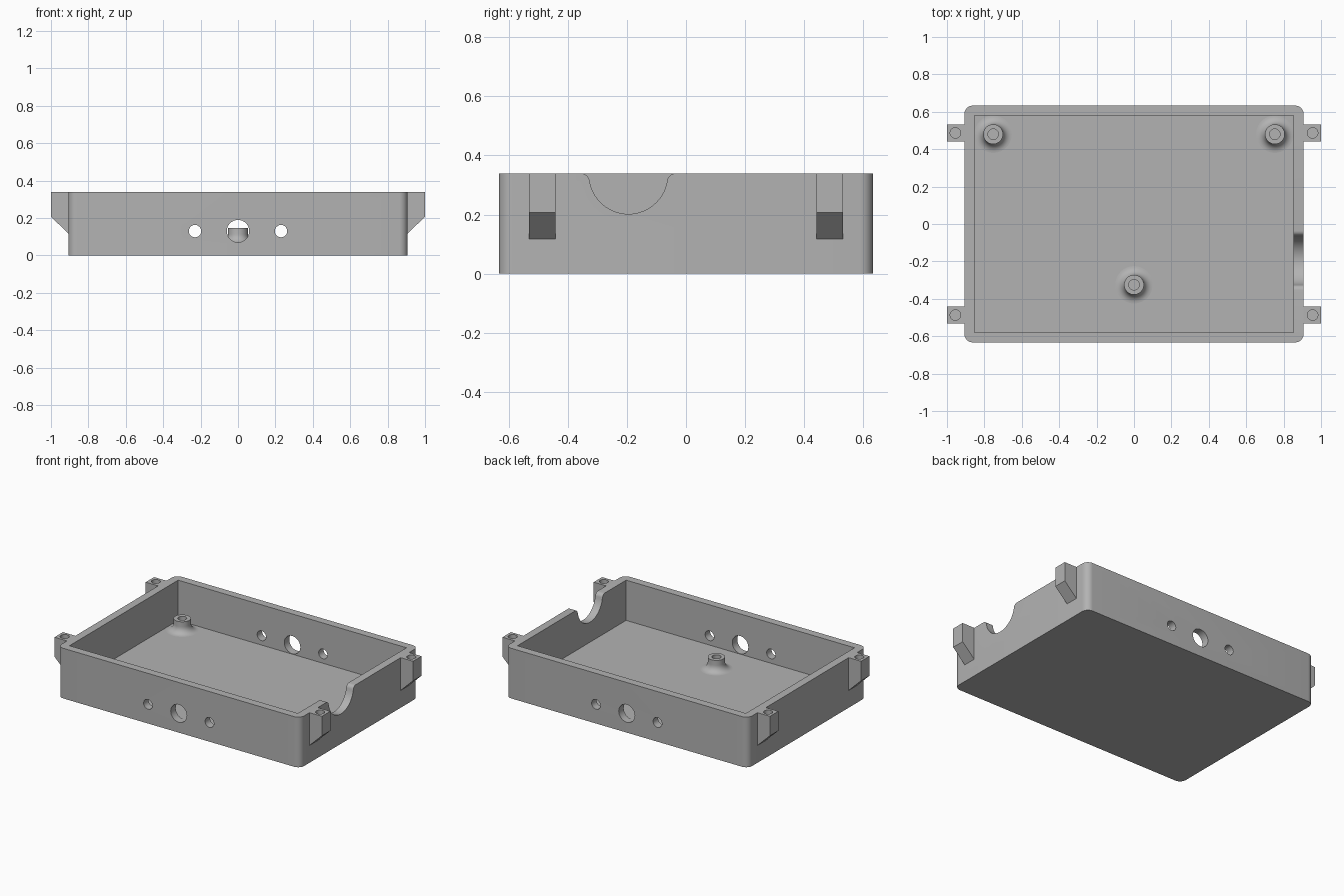
import bpy, bmesh, math
from mathutils import Vector, Matrix

cube = bpy.data.objects.get("Cube")
if cube:
    bpy.data.objects.remove(cube, do_unlink=True)

HX, HY, H = 0.907, 0.633, 0.339      # outer half sizes and height
WALL, FLOOR = 0.053, 0.067
POST_H = 0.147

grey = bpy.data.materials.new("plain grey")
GREY = (0.45, 0.45, 0.45, 1)
grey.diffuse_color = GREY
grey.use_nodes = True
grey.node_tree.nodes["Principled BSDF"].inputs["Base Color"].default_value = GREY


def add_object(name, bm):
    bmesh.ops.recalc_face_normals(bm, faces=bm.faces)
    mesh = bpy.data.meshes.new(name)
    bm.to_mesh(mesh)
    bm.free()
    mesh.materials.append(grey)
    obj = bpy.data.objects.new(name, mesh)
    bpy.context.collection.objects.link(obj)
    return obj


def prism(name, points, offset):
    """Closed outline swept along an offset."""
    bm = bmesh.new()
    face = bm.faces.new([bm.verts.new(p) for p in points])
    swept = bmesh.ops.extrude_face_region(bm, geom=[face])["geom"]
    bmesh.ops.translate(bm, vec=offset,
                        verts=[v for v in swept if isinstance(v, bmesh.types.BMVert)])
    return add_object(name, bm)


def cylinder(name, centre, radius, length, turn=None):
    bm = bmesh.new()
    place = Matrix.Translation(centre)
    if turn:
        place = place @ Matrix.Rotation(math.pi / 2, 4, turn)
    bmesh.ops.create_cone(bm, cap_ends=True, segments=32, radius1=radius,
                          radius2=radius, depth=length, matrix=place)
    return add_object(name, bm)


def arc(cx, cy, r, start, end, steps):
    angles = [math.radians(start + (end - start) * i / steps) for i in range(steps + 1)]
    return [(cx + r * math.cos(a), cy + r * math.sin(a)) for a in angles]


def cut(obj, cutters):
    """Subtract each cutter, bake the result and drop the cutters."""
    for c in cutters:
        c.hide_render = True
        mod = obj.modifiers.new("cut", 'BOOLEAN')
        mod.operation, mod.solver, mod.object = 'DIFFERENCE', 'EXACT', c
    bpy.context.view_layer.update()
    baked = bpy.data.meshes.new_from_object(
        obj.evaluated_get(bpy.context.evaluated_depsgraph_get()))
    obj.modifiers.clear()
    obj.data = baked
    for c in cutters:
        bpy.data.objects.remove(c, do_unlink=True)


def smooth(obj):
    bpy.ops.object.select_all(action='DESELECT')
    obj.select_set(True)
    bpy.context.view_layer.objects.active = obj
    bpy.ops.object.shade_smooth_by_angle(angle=math.radians(30))


# Tray with rounded vertical corners
R = 0.045
outline = []
for i, (sx, sy) in enumerate([(1, 1), (-1, 1), (-1, -1), (1, -1)]):
    outline += arc(sx * (HX - R), sy * (HY - R), R, 90 * i, 90 * i + 90, 8)
tray = prism("tray", [(x, y, 0) for x, y in outline], Vector((0, 0, H)))

ix, iy = HX - WALL, HY - WALL
cavity = prism("cavity_cutter",
               [(-ix, -iy, FLOOR), (ix, -iy, FLOOR), (ix, iy, FLOOR), (-ix, iy, FLOOR)],
               Vector((0, 0, H)))
cutters = [cavity]

# Matching holes through the front and back walls
for x, r in ((-0.23, 0.033), (0, 0.06), (0.23, 0.033)):
    cutters.append(cylinder("wall_hole_cutter", (x, 0, 0.13), r, 2, 'X'))

# Cable notch with softened lips in the +x wall
NY, NZ, NR, LIP = -0.195, 0.335, 0.133, 0.028
reach = NR + LIP
drop = NZ - (H - LIP)
spread = math.sqrt(reach ** 2 - drop ** 2)
tilt = math.degrees(math.asin(drop / reach))
half = arc(0, NZ, NR, -90, -tilt, 14)
half += arc(spread, H - LIP, LIP, 180 - tilt, 90, 6)[1:]
half.append((spread, H + 0.1))
shape = [(-y, z) for y, z in reversed(half)] + half[1:]
cutters.append(prism("notch_cutter", [(HX - 0.1, NY + y, z) for y, z in shape],
                     Vector((0.2, 0, 0))))
cut(tray, cutters)
smooth(tray)

# Screw lugs with sloped undersides at the four side positions
LY, LW, TIP = 0.487, 0.045, 1.0
for sx, side in ((1, "left"), (-1, "right")):
    for sy, end in ((1, "back"), (-1, "front")):
        profile = [(HX, H), (TIP, H), (TIP, 0.207), (HX, 0.117)]
        lug = prism(f"{end}_{side}_lug",
                    [(sx * x, sy * LY - LW, z) for x, z in profile],
                    Vector((0, 2 * LW, 0)))
        cut(lug, [cylinder("lug_hole_cutter", (sx * 0.955, sy * LY, H), 0.028, 0.2)])
        smooth(lug)

# Hollow standoffs with flared bases, turned from a profile
FLARE, POST_R, BORE = 0.047, 0.053, 0.028
profile = arc(POST_R + FLARE, FLOOR + FLARE, FLARE, 270, 180, 8)
profile += [(POST_R, POST_H), (BORE, POST_H), (BORE, FLOOR)]
for name, x, y in (("back_left_standoff", 0.753, 0.48),
                   ("back_right_standoff", -0.753, 0.48),
                   ("front_standoff", 0, -0.325)):
    bm = bmesh.new()
    verts = [bm.verts.new((r, 0, z)) for r, z in profile]
    edges = [bm.edges.new(pair) for pair in zip(verts, verts[1:])]
    bmesh.ops.spin(bm, geom=verts + edges, cent=(0, 0, 0), axis=(0, 0, 1),
                   angle=2 * math.pi, steps=40)
    bmesh.ops.remove_doubles(bm, verts=bm.verts, dist=0.0005)
    bmesh.ops.recalc_face_normals(bm, faces=bm.faces)
    # Open shell: keep the flat rim facing up
    rim = max(bm.faces, key=lambda f: f.calc_center_median().z)
    if rim.normal.z < 0:
        bmesh.ops.reverse_faces(bm, faces=bm.faces)
    bmesh.ops.translate(bm, vec=(x, y, 0), verts=bm.verts)
    mesh = bpy.data.meshes.new(name)
    bm.to_mesh(mesh)
    bm.free()
    mesh.materials.append(grey)
    post = bpy.data.objects.new(name, mesh)
    bpy.context.collection.objects.link(post)
    smooth(post)
